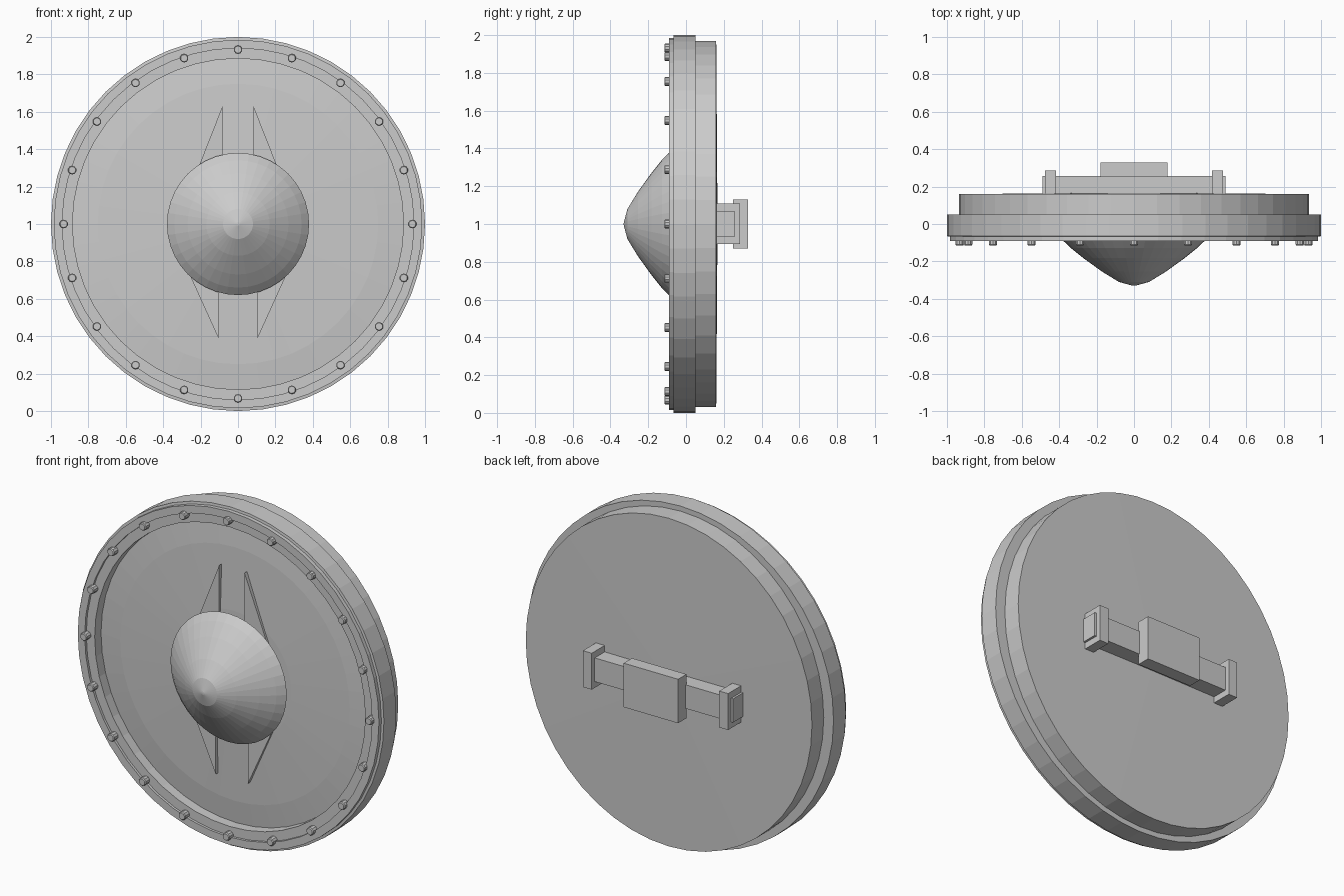
import bpy, bmesh
from math import sin, cos, pi, tau

if "Cube" in bpy.data.objects:
    bpy.data.objects.remove(bpy.data.objects["Cube"])


def finish(name, bm):
    bmesh.ops.remove_doubles(bm, verts=bm.verts, dist=1e-5)
    bmesh.ops.recalc_face_normals(bm, faces=bm.faces)
    me = bpy.data.meshes.new(name)
    bm.to_mesh(me)
    bm.free()
    ob = bpy.data.objects.new(name, me)
    bpy.context.collection.objects.link(ob)
    return ob


def lathe(name, profile, n, closed=False, sx=1.0, centre=(0, 1)):
    """Spin (radius, y) points around a front-to-back axis."""
    bm = bmesh.new()
    rings = []
    for r, y in profile:
        if r == 0:
            rings.append([bm.verts.new((centre[0], y, centre[1]))] * n)
        else:
            rings.append([bm.verts.new((centre[0] + sx * r * sin(tau * i / n), y,
                                        centre[1] + r * cos(tau * i / n))) for i in range(n)])
    pairs = list(zip(rings, rings[1:]))
    if closed:
        pairs.append((rings[-1], rings[0]))
    for a, b in pairs:
        for i in range(n):
            j = (i + 1) % n
            bm.faces.new(list(dict.fromkeys((a[i], a[j], b[j], b[i]))))
    return finish(name, bm)


def box(name, x, y, z):
    bm = bmesh.new()
    bmesh.ops.create_cube(bm, size=1)
    for v in bm.verts:
        v.co = [lo + (c + 0.5) * (hi - lo) for c, (lo, hi) in zip(v.co, (x, y, z))]
    return finish(name, bm)


def prism(name, pts, y0, y1):
    bm = bmesh.new()
    f = [bm.verts.new((x, y0, z)) for x, z in pts]
    b = [bm.verts.new((x, y1, z)) for x, z in pts]
    bm.faces.new(f)
    bm.faces.new(b[::-1])
    for i in range(len(pts)):
        j = (i + 1) % len(pts)
        bm.faces.new((f[i], b[i], b[j], f[j]))
    return finish(name, bm)


# Stepped outer rim
lathe("rim", [(0.90, 0.05), (1.0, 0.05), (1.0, -0.065), (0.985, -0.067), (0.985, -0.09),
              (0.94, -0.09), (0.94, -0.075), (0.885, -0.075), (0.885, 0.0)], 48, closed=True)

# Shallow domed front panel
lathe("front_panel", [(0.89, -0.015), (0.75, -0.03), (0.38, -0.045), (0, -0.045)], 48)

# Backing board, slightly narrower than it is tall
lathe("back_board", [(0, 0.0), (0.97, 0.0), (0.97, 0.16), (0, 0.167)], 48, sx=0.965)

# Central boss
lathe("boss", [(0, -0.33), (0.01, -0.329), (0.08, -0.31), (0.17, -0.255), (0.27, -0.183),
               (0.34, -0.127), (0.38, -0.088), (0.34, -0.045), (0, -0.045)], 40)

# Rivets around the rim
for k in range(20):
    a = tau * k / 20
    lathe("rivet", [(0, -0.115), (0.019, -0.115), (0.023, -0.11), (0.023, -0.06), (0, -0.06)],
          10, centre=(0.932 * sin(a), 1 + 0.932 * cos(a)))

# Fang-shaped blades above and below the boss
for s in (-1, 1):
    prism("upper_blade", [(s * 0.083, 1.63), (s * 0.26, 1.18), (s * 0.083, 1.18)], -0.058, -0.02)
    prism("lower_blade", [(s * 0.105, 0.39), (s * 0.30, 0.82), (s * 0.105, 0.82)], -0.058, -0.02)

# Handle on the back
box("handle_bar", (-0.488, 0.488), (0.15, 0.257), (0.93, 1.07))
for s in (-1, 1):
    box("handle_bracket", sorted((s * 0.417, s * 0.475)), (0.15, 0.285), (0.893, 1.108))
box("hand_grip", (-0.178, 0.178), (0.25, 0.328), (0.87, 1.13))
